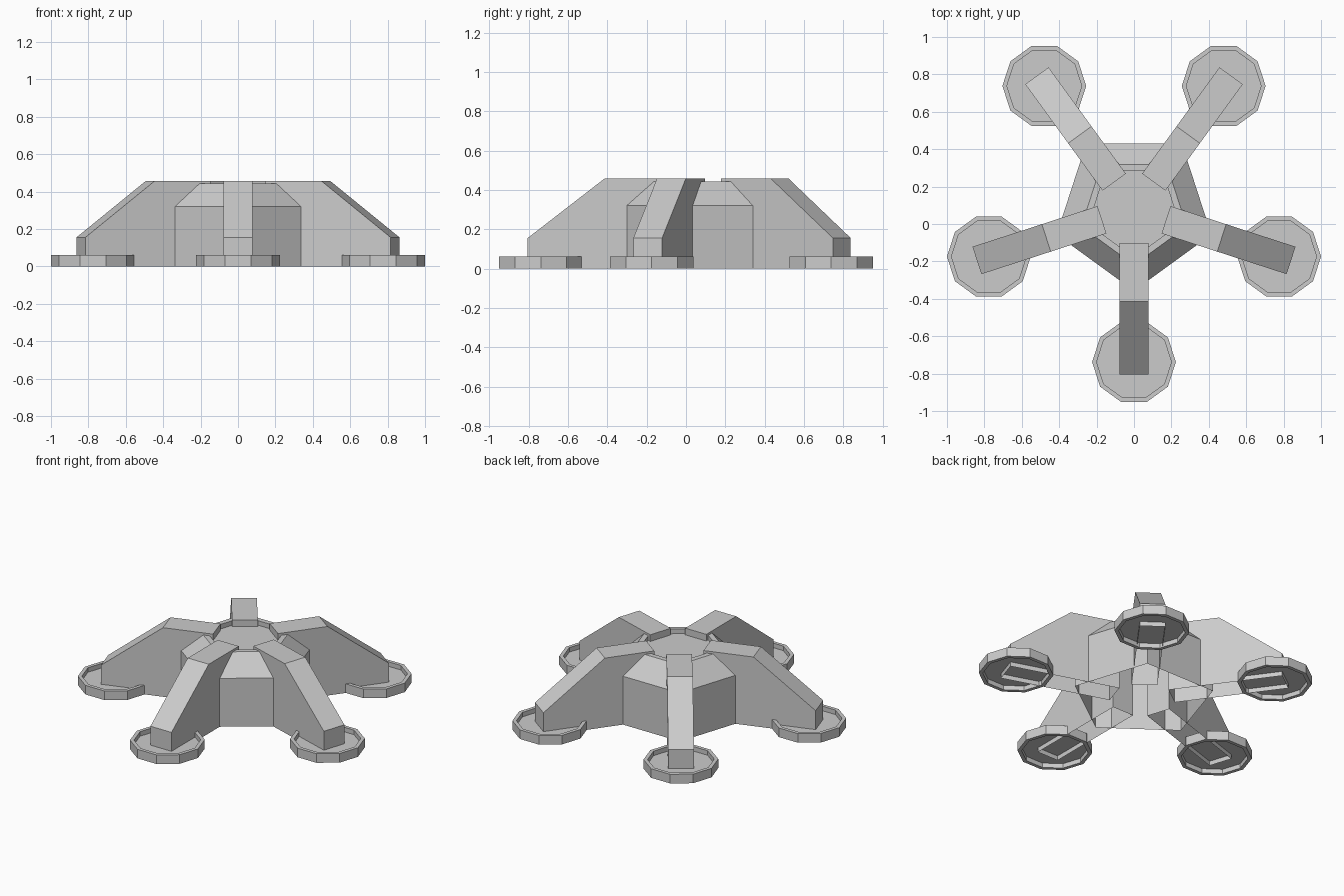
import bpy
from math import sin, cos, radians

if "Cube" in bpy.data.objects:
    bpy.data.objects.remove(bpy.data.objects["Cube"])

CY = 0.078          # hub centre, so that the whole model is centred on y = 0
REACH = 0.816       # hub centre to foot centre


def make(name, verts, faces):
    mesh = bpy.data.meshes.new(name)
    mesh.from_pydata(verts, [], faces)
    mesh.update()
    obj = bpy.data.objects.new(name, mesh)
    bpy.context.collection.objects.link(obj)
    return obj


def lathe(name, centre, profile, sides, start):
    """Sweep (radius, z) points round a polygon and close the last ring."""
    verts = []
    for r, z in profile:
        for i in range(sides):
            a = radians(start + 360 * i / sides)
            verts.append((centre[0] + r * cos(a), centre[1] + r * sin(a), z))
    faces = []
    for k in range(len(profile) - 1):
        for i in range(sides):
            j = (i + 1) % sides
            faces.append((k * sides + i, k * sides + j,
                          (k + 1) * sides + j, (k + 1) * sides + i))
    last = (len(profile) - 1) * sides
    faces.append(tuple(range(last, last + sides)))
    return make(name, verts, faces)


# Hub: open-bottomed pentagon shell with bevelled shoulder and sunken top
A = cos(radians(36))
lathe("hub", (0, CY),
      [(0.352 / A, 0), (0.352 / A, 0.32), (0.24 / A, 0.443),
       (0.207 / A, 0.443), (0.207 / A, 0.413)], 5, -90)

LEG = [(0.18, 0), (0.18, 0.457), (0.493, 0.457), (0.883, 0.155), (0.883, 0)]
HALF = 0.077

for n in range(5):
    deg = -90 + 72 * n
    c, s = cos(radians(deg)), sin(radians(deg))

    # Leg: side profile given width, open underneath
    verts = [(r * c - w * s, CY + r * s + w * c, z)
             for w in (-HALF, HALF) for r, z in LEG]
    faces = [(4, 3, 2, 1, 0), (5, 6, 7, 8, 9)]
    faces = [f[::-1] for f in faces]
    faces += [(i, i + 5, i + 6, i + 1)[::-1] for i in range(4)]
    leg = make(f"leg_{n + 1}", verts, [f[::-1] for f in faces])

    # Foot: ten-sided rim with a thin floor halfway up
    centre = (REACH * c, CY + REACH * s)
    lathe(f"foot_{n + 1}", centre,
          [(0.2, 0.03), (0.2, 0), (0.224, 0), (0.224, 0.06),
           (0.2, 0.06), (0.2, 0.03)], 10, 0)

# Make leg normals face outwards (open shells)
import bmesh
for obj in bpy.data.objects:
    if obj.name.startswith("leg"):
        bm = bmesh.new()
        bm.from_mesh(obj.data)
        bmesh.ops.recalc_face_normals(bm, faces=bm.faces)
        bm.to_mesh(obj.data)
        bm.free()
